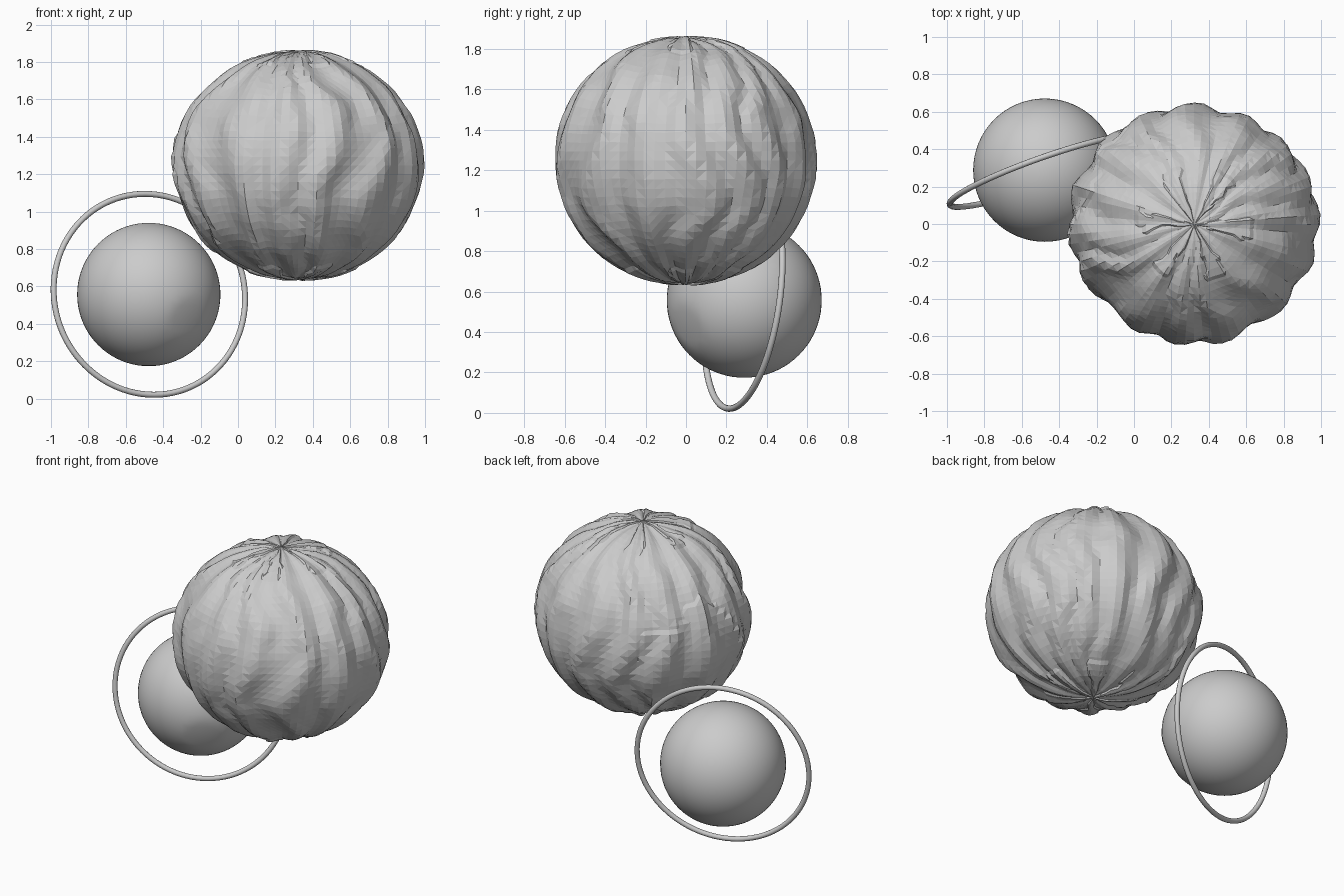
import bpy, bmesh, math
from mathutils import Vector, noise

if "Cube" in bpy.data.objects:
    bpy.data.objects.remove(bpy.data.objects["Cube"])

PLANET = Vector((0.322, -0.003, 1.248))
MOON = Vector((-0.477, 0.288, 0.557))
# longitudes of the ridges running from pole to pole
RIDGES = [4, 25, 44, 64, 90, 116, 137, 163, 188, 208, 240, 262, 284, 316, 342]


def angle_gap(a, b):
    return abs((a - b + 180) % 360 - 180)


def sphere_object(name, center, u, v, radius_at, smooth=False, keep=None):
    """UV sphere whose radius is a function of the unit direction."""
    bm = bmesh.new()
    bmesh.ops.create_uvsphere(bm, u_segments=u, v_segments=v, radius=1)
    if keep:
        hidden = [f for f in bm.faces if not any(keep(x.co.normalized()) for x in f.verts)]
        bmesh.ops.delete(bm, geom=hidden, context='FACES')
    for vert in bm.verts:
        d = vert.co.normalized()
        vert.co = d * radius_at(d)
    bmesh.ops.triangulate(bm, faces=[f for f in bm.faces if len(f.verts) > 3])
    for f in bm.faces:
        f.smooth = smooth
    mesh = bpy.data.meshes.new(name)
    bm.to_mesh(mesh)
    bm.free()
    obj = bpy.data.objects.new(name, mesh)
    obj.location = center
    bpy.context.collection.objects.link(obj)
    return obj


def planet_radius(d):
    lat = math.asin(max(-1, min(1, d.z)))
    lon = math.degrees(math.atan2(d.y, d.x))
    # ridges meander sideways with latitude
    lon += 8 * math.sin(4.5 * lat) * math.sin(math.radians(2 * lon) + 0.8)
    lon += 6 * noise.noise(d * 3.0) * min(1, abs(lat) * 3)
    ridge = max(math.exp(-(angle_gap(lon, a) / 8.5) ** 2) for a in RIDGES)
    fade = math.cos(lat)
    return 0.604 + fade * (0.004 + 0.044 * ridge) + 0.024 * d.x ** 4 + 0.006 * noise.noise(d * 5)


def cloud_offset(d):
    """Positive where the thin upper layer shows above the surface."""
    lon = math.atan2(d.y, d.x)
    lat = math.asin(max(-1, min(1, d.z)))
    # patch with a dripping edge on the left side, low down
    patch = d.dot(Vector((-0.85, 0.33, -0.2)).normalized()) - 0.80
    patch += 0.05 * math.sin(lon * 9 + 3 * lat)
    if patch > 0:
        return 0.010
    # broken radial strips around both poles
    if abs(d.z) > 0.87:
        strip = math.cos(6 * lon + 0.5) - 0.35 + 0.8 * noise.noise(d * 9)
        return 0.009 if strip > 0 else -0.006
    return -0.006


# large ridged planet with its thin upper layer
sphere_object("ridged_planet", PLANET, 80, 44, planet_radius)
sphere_object("planet_upper_layer", PLANET, 80, 44,
              lambda d: planet_radius(d) + cloud_offset(d),
              keep=lambda d: cloud_offset(d) > 0)

# small smooth moon with one shallow crater
crater = Vector((0.21, -0.29, -0.13)).normalized()


def moon_radius(d):
    t = d.angle(crater) / 0.32
    return 0.383 - (0.010 * (1 - t * t) if t < 1 else 0)


sphere_object("small_moon", MOON, 64, 40, moon_radius, smooth=True)

# thin tilted ring around the moon
normal = Vector((0.329, -0.936, 0.136))
bpy.ops.mesh.primitive_torus_add(
    location=MOON + Vector((0.003, -0.004, 0.001)),
    rotation=normal.to_track_quat('Z', 'Y').to_euler(),
    major_radius=0.542, minor_radius=0.016, major_segments=96, minor_segments=12)
ring = bpy.context.object
ring.name = "moon_ring"
bpy.ops.object.shade_smooth()
